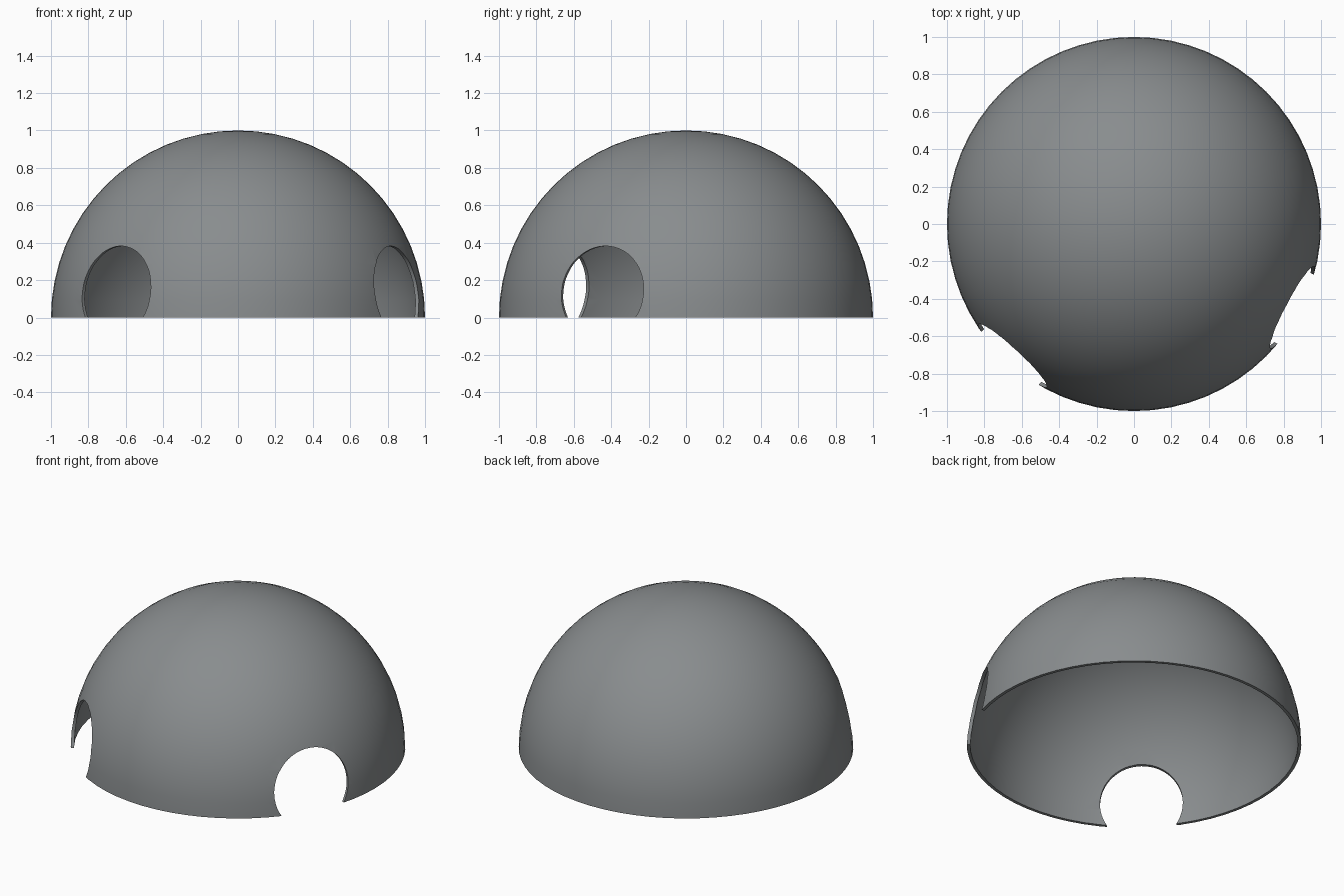
import bpy, bmesh, math
from mathutils import Matrix

if "Cube" in bpy.data.objects:
    bpy.data.objects.remove(bpy.data.objects["Cube"])

SEGMENTS, RINGS = 64, 16
OUTER, INNER = 1.0, 0.98
HOLE_RADIUS, HOLE_HEIGHT = 0.248, 0.134

grey = bpy.data.materials.new("slate grey")
grey.diffuse_color = (0.25, 0.265, 0.272, 1)
grey.use_nodes = True
grey.node_tree.nodes["Principled BSDF"].inputs["Base Color"].default_value = grey.diffuse_color


def new_object(name, bm):
    mesh = bpy.data.meshes.new(name)
    bm.to_mesh(mesh)
    bm.free()
    mesh.materials.append(grey)
    obj = bpy.data.objects.new(name, mesh)
    bpy.context.collection.objects.link(obj)
    return obj


# Thin hollow dome: outer arc up to the pole, inner arc back down, revolved
def arc(radius):
    return [(radius * math.cos(a), 0, radius * math.sin(a))
            for a in (math.pi / 2 * i / RINGS for i in range(RINGS + 1))]


bm = bmesh.new()
outer = [bm.verts.new(p) for p in arc(OUTER)]
inner = [bm.verts.new(p) for p in arc(INNER)]
loops = [outer, inner, [outer[0], inner[0]]]
edges = [bm.edges.new(pair) for line in loops for pair in zip(line, line[1:])]
bmesh.ops.spin(bm, geom=outer + inner + edges, cent=(0, 0, 0), axis=(0, 0, 1),
               angle=2 * math.pi, steps=SEGMENTS, use_duplicate=False)
bmesh.ops.remove_doubles(bm, verts=bm.verts, dist=1e-4)
bmesh.ops.dissolve_degenerate(bm, edges=bm.edges, dist=1e-5)
bmesh.ops.recalc_face_normals(bm, faces=bm.faces)
dome = new_object("dome_shell", bm)

# Two round openings near the front, cut along horizontal axes
for side, degrees in (("left", 227.3), ("right", -27.8)):
    angle = math.radians(degrees)
    bm = bmesh.new()
    bmesh.ops.create_cone(
        bm, cap_ends=True, segments=64, radius1=HOLE_RADIUS,
        radius2=HOLE_RADIUS, depth=0.8,
        matrix=Matrix.Translation((math.cos(angle), math.sin(angle), HOLE_HEIGHT))
        @ Matrix.Rotation(angle, 4, 'Z') @ Matrix.Rotation(math.pi / 2, 4, 'Y'))
    cutter = new_object(side + "_opening_cutter", bm)
    cutter.hide_render = True
    cut = dome.modifiers.new(side + " opening", 'BOOLEAN')
    cut.operation = 'DIFFERENCE'
    cut.solver = 'EXACT'
    cut.object = cutter
    bpy.context.view_layer.objects.active = dome
    dome.select_set(True)
    bpy.ops.object.modifier_apply(modifier=cut.name)
    bpy.data.objects.remove(cutter)

# Smooth surfaces with crisp rims
bpy.ops.object.select_all(action='DESELECT')
dome.select_set(True)
bpy.context.view_layer.objects.active = dome
bpy.ops.object.shade_smooth_by_angle(angle=math.radians(30))
